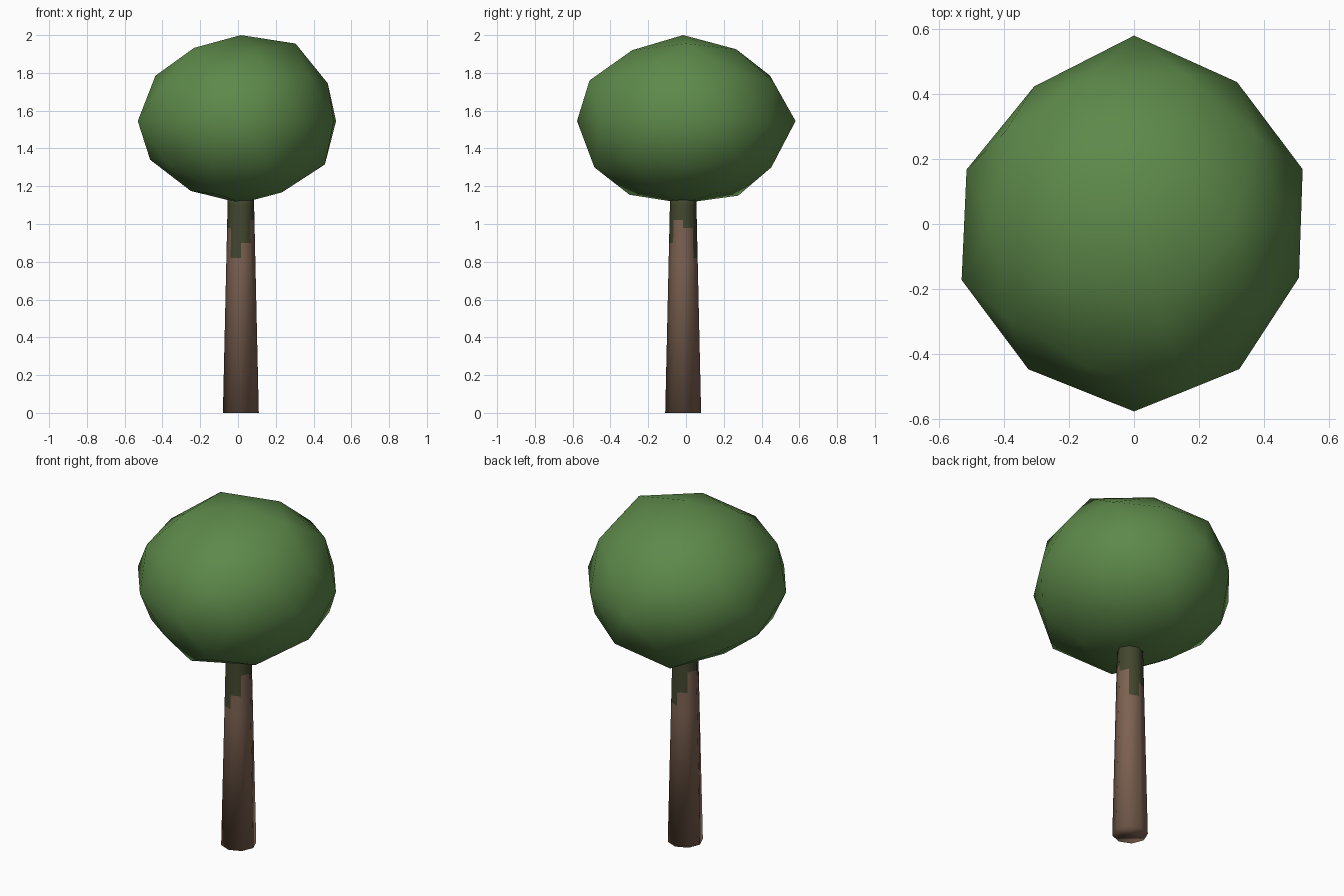
import bpy, bmesh, math
from mathutils import Vector

if "Cube" in bpy.data.objects:
    bpy.data.objects.remove(bpy.data.objects["Cube"])


def material(name, rgb):
    m = bpy.data.materials.new(name)
    m.diffuse_color = (*rgb, 1)
    m.use_nodes = True
    m.node_tree.nodes["Principled BSDF"].inputs["Base Color"].default_value = m.diffuse_color
    return m


def finish(name, bm, mats):
    bmesh.ops.recalc_face_normals(bm, faces=bm.faces)
    for f in bm.faces:
        f.smooth = True
    me = bpy.data.meshes.new(name)
    bm.to_mesh(me)
    bm.free()
    for m in mats:
        me.materials.append(m)
    ob = bpy.data.objects.new(name, me)
    bpy.context.collection.objects.link(ob)
    return ob


leaf = material("leaf green", (0.11, 0.25, 0.068))
bark = material("bark brown", (0.20, 0.12, 0.082))
moss = material("dark moss", (0.055, 0.063, 0.027))

# Crown: squashed icosphere, pulled into a slightly irregular shape
bm = bmesh.new()
bmesh.ops.create_icosphere(bm, subdivisions=2, radius=1)
# equator radii at 18, 54, 90 ... degrees
RADII = [0.546, 0.54, 0.58, 0.523, 0.542, 0.558, 0.553, 0.577, 0.552, 0.534]
# hand-pulled points: (angle, unit height) -> (radius, z)
PULLED = {
    (0, 0.85): (0.305, 1.955), (0, 0.45): (0.475, 1.745),
    (0, -0.53): (0.46, 1.315), (180, 0.53): (0.437, 1.785),
    (180, -0.45): (0.465, 1.34), (180, -0.85): (0.25, 1.175),
    (288, 0.45): (0.537, 1.76), (72, 0.85): (0.28, 1.925),
    (288, 0.85): (0.30, 1.92), (108, 0.53): (0.468, 1.785),
    (288, -0.53): (0.51, 1.30), (72, -0.53): (0.475, 1.30),
    (108, -0.85): (0.29, 1.15), (252, -0.85): (0.315, 1.155),
}
for v in bm.verts:
    x, y, z = v.co
    if abs(z) > 0.99:
        v.co = (0.015, -0.015, 2.0 if z > 0 else 1.11)
        continue
    a = math.atan2(y, x)
    deg = round(math.degrees(a)) % 360
    r, h = math.hypot(x, y) * 0.545, 1.55 + z * 0.45
    if abs(z) < 0.01:
        r, h = RADII[round((deg - 18) / 36) % 10], 1.545
    for (pa, pz), pos in PULLED.items():
        if abs(deg - pa) < 3 and abs(z - pz) < 0.03:
            r, h = pos
    v.co = (r * math.cos(a), r * math.sin(a), h)
finish("crown", bm, [leaf])

# Trunk: tapered eight-sided column with extra rings where the moss begins
SIDES = 8
CX, CY = 0.015, -0.015
heights = [0.0] + [0.78 + 0.04 * i for i in range(10)]
bm = bmesh.new()
rings = []
for h in heights:
    r = 0.095 - 0.0225 * h
    rings.append([bm.verts.new((CX + r * math.cos(math.tau * i / SIDES),
                                CY + r * math.sin(math.tau * i / SIDES), h))
                  for i in range(SIDES)])
bm.faces.new(rings[0])
bm.faces.new(rings[-1])
for lo, hi in zip(rings, rings[1:]):
    for i in range(SIDES):
        j = (i + 1) % SIDES
        f = bm.faces.new((lo[i], lo[j], hi[j], hi[i]))
        c = f.calc_center_median()
        a = math.atan2(c.y - CY, c.x - CX)
        # moss line dips at front and back, rises at the sides
        line = 0.93 + 0.10 * math.cos(2 * a + 0.35)
        f.material_index = 1 if c.z > line else 0
finish("trunk", bm, [bark, moss])
